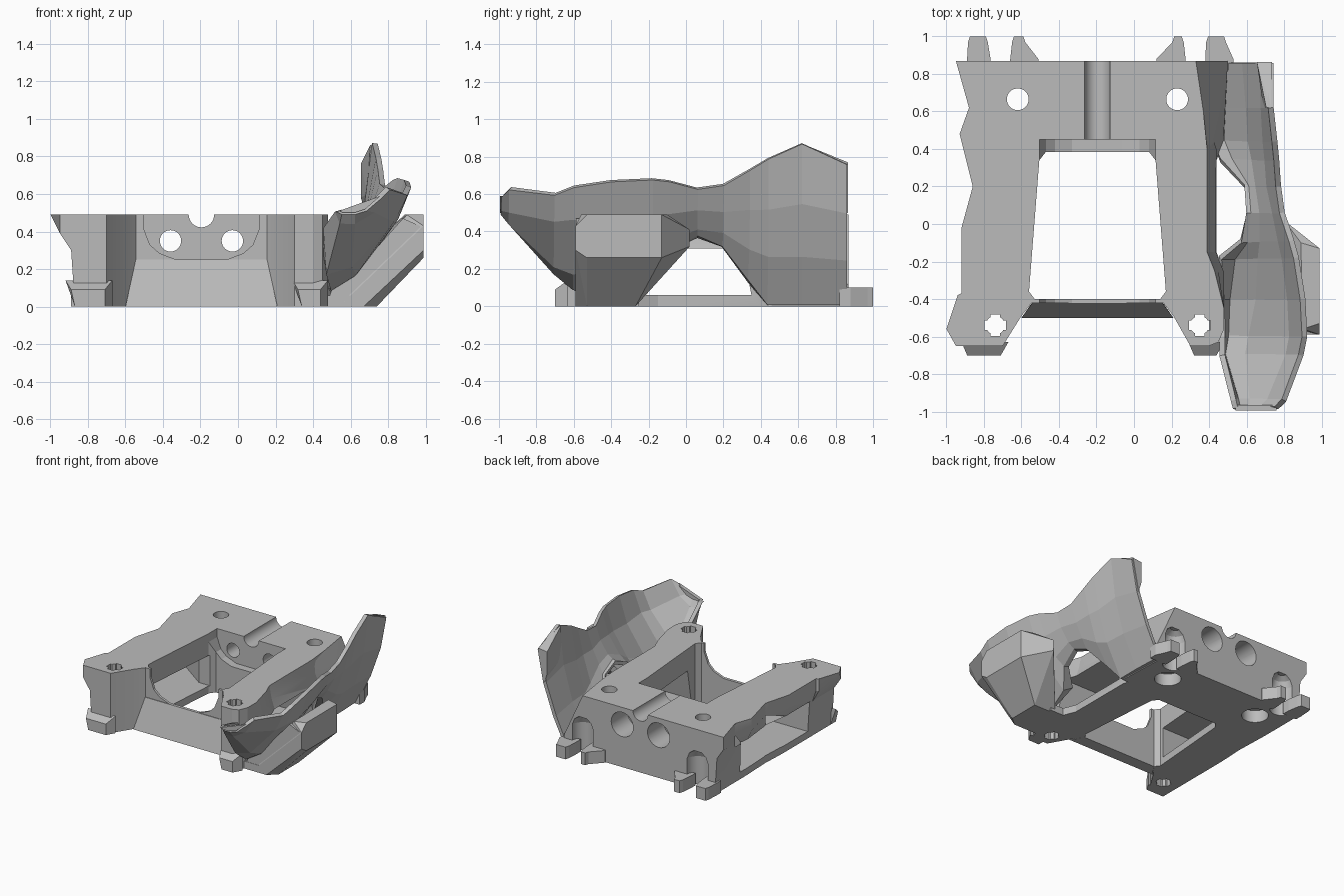
import bpy, bmesh, math

grey = bpy.data.materials.new("plain grey")
grey.diffuse_color = (0.5, 0.5, 0.5, 1)


def add(name, bm):
    bmesh.ops.recalc_face_normals(bm, faces=bm.faces)
    me = bpy.data.meshes.new(name)
    bm.to_mesh(me)
    bm.free()
    me.materials.append(grey)
    ob = bpy.data.objects.new(name, me)
    bpy.context.collection.objects.link(ob)
    return ob


def loft(name, rings, caps=True):
    bm = bmesh.new()
    vs = [[bm.verts.new(p) for p in r] for r in rings]
    n = len(vs[0])
    for a, b in zip(vs, vs[1:]):
        for i in range(n if caps else n - 1):
            j = (i + 1) % n
            bm.faces.new((a[i], a[j], b[j], b[i]))
    if caps:
        bm.faces.new(vs[0])
        bm.faces.new(vs[-1])
    return add(name, bm)


def prism(name, pts, axis, lo, hi):
    put = {"x": lambda a, b, t: (t, a, b), "y": lambda a, b, t: (a, t, b),
           "z": lambda a, b, t: (a, b, t)}[axis]
    return loft(name, [[put(a, b, t) for a, b in pts] for t in (lo, hi)])


def rod(name, a, b, r, axis, lo, hi, n=32):
    pts = [(a + r * math.cos(k * math.tau / n), b + r * math.sin(k * math.tau / n))
           for k in range(n)]
    return prism(name, pts, axis, lo, hi)


def hull(name, pts):
    bm = bmesh.new()
    for p in pts:
        bm.verts.new(p)
    res = bmesh.ops.convex_hull(bm, input=bm.verts)
    junk = {v for v in res["geom_interior"] + res["geom_unused"]
            if isinstance(v, bmesh.types.BMVert)}
    bmesh.ops.delete(bm, geom=list(junk), context="VERTS")
    bmesh.ops.dissolve_limit(bm, angle_limit=0.01, verts=bm.verts, edges=bm.edges)
    return add(name, bm)


def cut(ob, tool, keep=False):
    m = ob.modifiers.new("cut", "BOOLEAN")
    m.operation, m.solver, m.object = "DIFFERENCE", "EXACT", tool
    bpy.context.view_layer.objects.active = ob
    bpy.ops.object.modifier_apply(modifier=m.name)
    if not keep:
        bpy.data.objects.remove(tool)


# main frame: wavy left flank, two front legs, solid rear wall
left = [(-0.545, -0.42), (-0.6, -0.49), (-0.7, -0.65), (-0.95, -0.65), (-1.0, -0.56),
        (-0.94, -0.38), (-0.92, -0.37), (-0.92, -0.02), (-0.86, 0.2), (-0.93, 0.48),
        (-0.88, 0.62), (-0.95, 0.87)]
right = [(0.33, 0.87), (0.37, 0.6), (0.39, 0.4), (0.39, -0.15), (0.43, -0.25),
         (0.48, -0.45), (0.48, -0.56), (0.45, -0.63), (0.4, -0.65), (0.3, -0.65),
         (0.21, -0.49), (0.155, -0.42)]


def flank(x, y, lim, flare):
    return max(x, lim) + (flare if x > 0.36 and -0.3 < y < 0.5 else 0)


frame = loft("main_frame", [[(flank(x, y, lim, fl), y, z) for x, y in left + right]
                            for z, lim, fl in ((0, -0.87, 0.05), (0.3, -0.89, 0.05),
                                               (0.39, -0.95, 0.02), (0.49, -2, 0))])

# central opening and the octagonal recess through front and rear
cut(frame, prism("opening", [(-0.53, -0.4), (0.14, -0.4), (0.17, -0.36), (0.115, 0.34),
                             (0.08, 0.385), (-0.47, 0.385), (-0.505, 0.34), (-0.56, -0.36)],
                 "z", -1, 1))
cut(frame, prism("recess", [(-0.505, 0.6), (-0.505, 0.42), (-0.47, 0.33), (-0.42, 0.285),
                            (-0.33, 0.25), (-0.06, 0.25), (0.03, 0.285), (0.08, 0.33),
                            (0.115, 0.42), (0.115, 0.6)], "y", -0.5, 0.45))
# side windows, the left one flaring towards the rear
cut(frame, prism("left_window", [(-0.45, -0.33), (-1.2, -0.33), (-1.2, 0.75), (-0.95, 0.6),
                                 (-0.6, 0.35), (-0.45, 0.35)], "z", 0.06, 0.31))
cut(frame, prism("right_window", [(-0.3, 0.06), (-0.25, 0.31), (0.3, 0.31), (0.35, 0.06)],
                 "x", 0.02, 0.9))
# screw holes, counterbored below at the rear, four-lobed in the legs
for x, y, r in ((-0.62, 0.665, 0.058), (0.23, 0.665, 0.058),
                (-0.74, -0.54, 0.05), (0.35, -0.54, 0.05)):
    cut(frame, rod("hole", x, y, r, "z", -1, 1))
    if y > 0:
        cut(frame, rod("bore", x, y, 0.1, "z", -1, 0.1))
    else:
        for w, h in ((0.057, 0.025), (0.025, 0.057)):
            cut(frame, prism("slot", [(x - w, y - h), (x + w, y - h), (x + w, y + h),
                                      (x - w, y + h)], "z", -1, 1))
# rear wall holes and cable groove
for x in (-0.36, -0.03):
    cut(frame, rod("rear_hole", x, 0.35, 0.057, "y", 0.3, 1.1))
    cut(frame, rod("rear_bore", x, 0.35, 0.1, "y", 0.66, 1.1))
cut(frame, rod("groove", -0.195, 0.49, 0.068, "y", 0.3, 1.1))

# sloped web joining the frame to the armour at the rear
web = hull("rear_web", [(0.33, 0.87, 0.49), (0.25, 0.87, 0), (0.46, 0.87, 0), (0.5, 0.87, 0.12),
                        (0.37, 0.6, 0.49), (0.48, 0.5, 0.1), (0.25, 0.6, 0.3), (0.39, 0.4, 0.45),
                        (0.3, 0.4, 0.06), (0.3, 0.44, 0), (0.48, 0.44, 0), (0.44, 0.34, 0.13)])
cut(web, rod("web_hole", 0.23, 0.665, 0.1, "z", -1, 1))

# arched rear recesses above the hooks
for x in (-0.715, 0.328):
    rec = hull("hook_recess", [(x + r * math.cos(a * math.pi / 12), 0.87 + r * math.sin(a * math.pi / 12), z)
                               for r, z in ((0.095, -0.1), (0.095, 0.23), (0.075, 0.28), (0.035, 0.31))
                               for a in range(24)])
    cut(frame, rec, keep=True)
    cut(web, rec)

# rear hooks: base from a to b, tip from c to d
for name, a, b, c, d in (("hook_a", -0.89, -0.765, -0.885, -0.78), ("hook_b", -0.66, -0.51, -0.65, -0.58),
                         ("hook_c", 0.12, 0.275, 0.205, 0.265), ("hook_d", 0.38, 0.53, 0.385, 0.49)):
    q = [(a, 0.82), (b, 0.82), (b, 0.88), (d, 0.97), (d - 0.01, 1.0), (c + 0.01, 1.0), (c, 0.97), (a, 0.88)]
    prism(name, q, "z", 0, 0.1)

# sloped front wall
hull("front_wall", [(x, y, z) for z, y, a, b in ((0, -0.5, -0.6, 0.21), (0.25, -0.425, -0.545, 0.155))
                    for x, y in ((a, y), (b, y), (-0.53, -0.4), (0.14, -0.4))])
# small toes in front of the legs
for name, a, b in (("left_toe", -0.92, -0.67), ("right_toe", 0.29, 0.48)):
    hull(name, [(a + 0.05, -0.7, 0), (b - 0.04, -0.7, 0), (a + 0.03, -0.7, 0.09), (b - 0.04, -0.7, 0.09),
                (a + 0.05, -0.63, 0), (b, -0.63, 0), (a, -0.63, 0.14), (b, -0.63, 0.14)])

# chamfered side block beneath the armour, tied to the frame by a base plate and front cheek
hull("side_block", [(0.54, -0.59, 0), (0.67, -0.59, 0), (0.74, -0.53, 0), (0.74, -0.27, 0),
                    (0.54, -0.27, 0), (0.99, -0.59, 0.3), (0.99, -0.53, 0.26), (0.99, -0.13, 0.26),
                    (0.99, -0.59, 0.43), (0.99, -0.53, 0.49), (0.99, -0.13, 0.49), (0.9, -0.56, 0.49),
                    (0.89, -0.1, 0.49), (0.8, 0.02, 0.41), (0.8, 0.02, 0.32), (0.77, -0.07, 0.31)])
prism("block_base", [(0.4, -0.59), (0.6, -0.59), (0.6, -0.25), (0.4, -0.25)], "z", 0, 0.06)
prism("block_cheek", [(0.47, 0), (0.67, 0), (0.97, 0.3), (0.97, 0.43), (0.88, 0.47), (0.62, 0.18),
                      (0.5, 0.09)], "y", -0.588, -0.55)

# faceted armour shell: cross-sections (y, then x/z pairs from inner lip to outer rim)
sections = [
    (0.86, (0.42, 0.02), (0.48, 0.02), (0.59, 0.25), (0.68, 0.5), (0.73, 0.76)),
    (0.62, (0.42, 0.02), (0.49, 0.02), (0.61, 0.27), (0.69, 0.55), (0.73, 0.87)),
    (0.44, (0.42, 0.02), (0.49, 0.02), (0.62, 0.27), (0.7, 0.52), (0.75, 0.79)),
    (0.34, (0.46, 0.14), (0.53, 0.15), (0.64, 0.31), (0.71, 0.52), (0.76, 0.73)),
    (0.2, (0.59, 0.33), (0.62, 0.33), (0.66, 0.4), (0.72, 0.51), (0.77, 0.65)),
    (0.06, (0.6, 0.38), (0.63, 0.39), (0.68, 0.42), (0.75, 0.52), (0.79, 0.63)),
    (-0.09, (0.57, 0.32), (0.61, 0.31), (0.68, 0.36), (0.78, 0.5), (0.84, 0.67)),
    (-0.18, (0.46, 0.22), (0.54, 0.17), (0.67, 0.3), (0.8, 0.49), (0.865, 0.68)),
    (-0.4, (0.47, 0.14), (0.51, 0.07), (0.66, 0.22), (0.83, 0.46), (0.9, 0.67)),
    (-0.6, (0.47, 0.28), (0.5, 0.1), (0.62, 0.18), (0.84, 0.47), (0.91, 0.64)),
    (-0.7, (0.47, 0.42), (0.48, 0.18), (0.6, 0.22), (0.82, 0.46), (0.89, 0.6)),
    (-0.94, (0.53, 0.51), (0.55, 0.45), (0.62, 0.45), (0.72, 0.51), (0.8, 0.63)),
    (-0.98, (0.54, 0.51), (0.56, 0.5), (0.62, 0.5), (0.68, 0.52), (0.76, 0.59))]
shell = loft("armour_shell", [[(x, s[0], z) for x, z in s[1:]] for s in sections], caps=False)
sol = shell.modifiers.new("thickness", "SOLIDIFY")
sol.thickness, sol.offset = 0.03, 0
# closed nose of the shell and the rib behind its peak
hull("armour_nose", [(x, y, z) for x, z in sections[-1][1:] for y in (-0.995, -0.965)])
hull("rear_rib", [(0.655, 0.865, 0.76), (0.655, 0.865, 0.58), (0.735, 0.865, 0.77), (0.68, 0.865, 0.5),
                  (0.705, 0.62, 0.86), (0.69, 0.62, 0.6), (0.73, 0.62, 0.87)])

# crisp edges with smooth bores on the frame
bpy.ops.object.select_all(action="DESELECT")
for ob in (frame, web):
    ob.select_set(True)
bpy.context.view_layer.objects.active = frame
bpy.ops.object.shade_smooth_by_angle(angle=math.radians(20))
